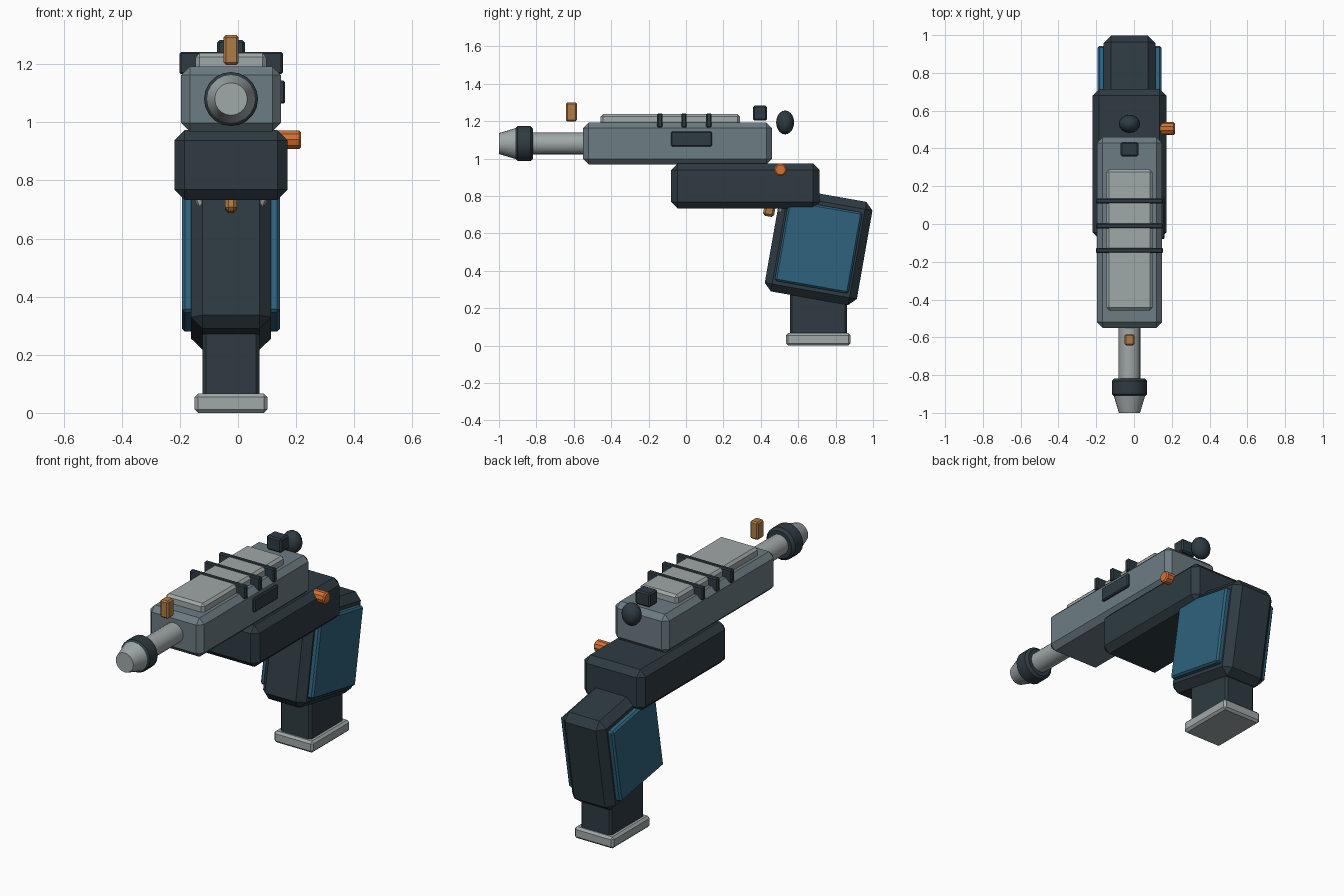
import bpy, math

if "Cube" in bpy.data.objects:
    bpy.data.objects.remove(bpy.data.objects["Cube"])

CX = -0.024   # centre line of the body


def lin(c):
    c /= 255
    return c / 12.92 if c <= 0.04045 else ((c + 0.055) / 1.055) ** 2.4


def material(name, r, g, b):
    m = bpy.data.materials.new(name)
    m.diffuse_color = (lin(r), lin(g), lin(b), 1)
    m.use_nodes = True
    m.node_tree.nodes["Principled BSDF"].inputs["Base Color"].default_value = m.diffuse_color
    return m


STEEL = material("blue grey steel", 108, 124, 131)
LIGHT = material("light grey metal", 160, 168, 168)
DARK = material("dark slate", 46, 59, 66)
BLUE = material("grip blue", 46, 98, 124)
ORANGE = material("orange", 212, 112, 52)
BRASS = material("brass", 176, 124, 68)


def finish(name, mat, bevel):
    o = bpy.context.object
    o.name = name
    o.data.materials.append(mat)
    if bevel:
        m = o.modifiers.new("bevel", 'BEVEL')
        m.width = bevel
        m.segments = 1
        m.limit_method = 'ANGLE'
        m.angle_limit = math.radians(40)
    return o


def box(name, mat, x, y, z, bevel=0.0, tilt=0.0):
    """Box from (min, max) ranges, chamfered, tilted about the x axis."""
    r = (x, y, z)
    bpy.ops.mesh.primitive_cube_add(size=1, location=[(a + b) / 2 for a, b in r])
    o = bpy.context.object
    o.scale = [b - a for a, b in r]
    bpy.ops.object.transform_apply(location=False, rotation=False, scale=True)
    o.rotation_euler.x = math.radians(tilt)
    return finish(name, mat, bevel)


def tube(name, mat, y0, y1, r0, r1, bevel=0.0, sides=20):
    """Round part along y; r0 at y0 (front), r1 at y1."""
    bpy.ops.mesh.primitive_cone_add(vertices=sides, radius1=r1, radius2=r0, depth=y1 - y0,
                                    location=(CX, (y0 + y1) / 2, 1.08),
                                    rotation=(math.pi / 2, 0, 0))
    o = finish(name, mat, bevel)
    bpy.ops.object.shade_smooth_by_angle(angle=math.radians(25))
    return o


def mid(w):
    return (CX - w / 2, CX + w / 2)


# Upper body, top plate and ribs
box("upper_body", STEEL, mid(0.344), (-0.55, 0.46), (0.968, 1.192), 0.03)
box("top_plate", LIGHT, mid(0.244), (-0.457, 0.289), (1.17, 1.238), 0.014)
for i, y in enumerate((-0.14, -0.01, 0.122)):
    box(f"rib_{i + 1}", DARK, mid(0.356), (y - 0.014, y + 0.014), (1.166, 1.242), 0.006)
box("side_port", DARK, (0.13, 0.162), (-0.08, 0.139), (1.064, 1.144), 0.006)

# Barrel, collar and nozzle
tube("barrel", LIGHT, -0.84, -0.5, 0.058, 0.058)
tube("collar", DARK, -0.915, -0.817, 0.093, 0.093, 0.014)
tube("nozzle", LIGHT, -1.0, -0.9, 0.056, 0.086)

# Sights and rear knob
box("front_sight", BRASS, mid(0.052), (-0.642, -0.583), (1.198, 1.3), 0.008)
box("rear_sight", DARK, mid(0.095), (0.358, 0.433), (1.203, 1.283), 0.008)
bpy.ops.mesh.primitive_uv_sphere_add(segments=16, ring_count=10, radius=1,
                                     location=(CX, 0.53, 1.193))
bpy.context.object.scale = (0.056, 0.048, 0.064)
finish("rear_knob", DARK, 0)
bpy.ops.object.shade_smooth()

# Lower frame and side button
box("lower_frame", DARK, mid(0.39), (-0.08, 0.715), (0.733, 0.973), 0.035)
bpy.ops.mesh.primitive_cylinder_add(vertices=10, radius=0.034, depth=0.087,
                                    location=(0.1735, 0.505, 0.94),
                                    rotation=(0, math.pi / 2, 0))
finish("side_button", ORANGE, 0.007)

# Trigger and guard ring
box("trigger", BRASS, mid(0.042), (0.42, 0.48), (0.69, 0.81), 0.012, -10)
bpy.ops.mesh.primitive_torus_add(major_segments=24, minor_segments=8, major_radius=0.115,
                                 minor_radius=0.018, location=(CX, 0.51, 0.78),
                                 rotation=(math.pi / 2, 0, 0))
finish("guard_ring", LIGHT, 0)

# Raked grip with a panel on each side
GY, GZ, RAKE = 0.709, 0.529, -10
box("grip", DARK, mid(0.276), (GY - 0.25, GY + 0.25), (GZ - 0.28, GZ + 0.28), 0.04, RAKE)
for side, name in ((-1, "left_grip_panel"), (1, "right_grip_panel")):
    x = CX + side * 0.147
    box(name, BLUE, (x - 0.022, x + 0.022), (GY - 0.2, GY + 0.2),
        (GZ - 0.22, GZ + 0.22), 0.01, RAKE)

# Magazine and its foot
box("magazine", DARK, mid(0.196), (0.556, 0.861), (0.04, 0.4), 0.012)
box("magazine_foot", LIGHT, mid(0.25), (0.534, 0.88), (0.0, 0.066), 0.012)
